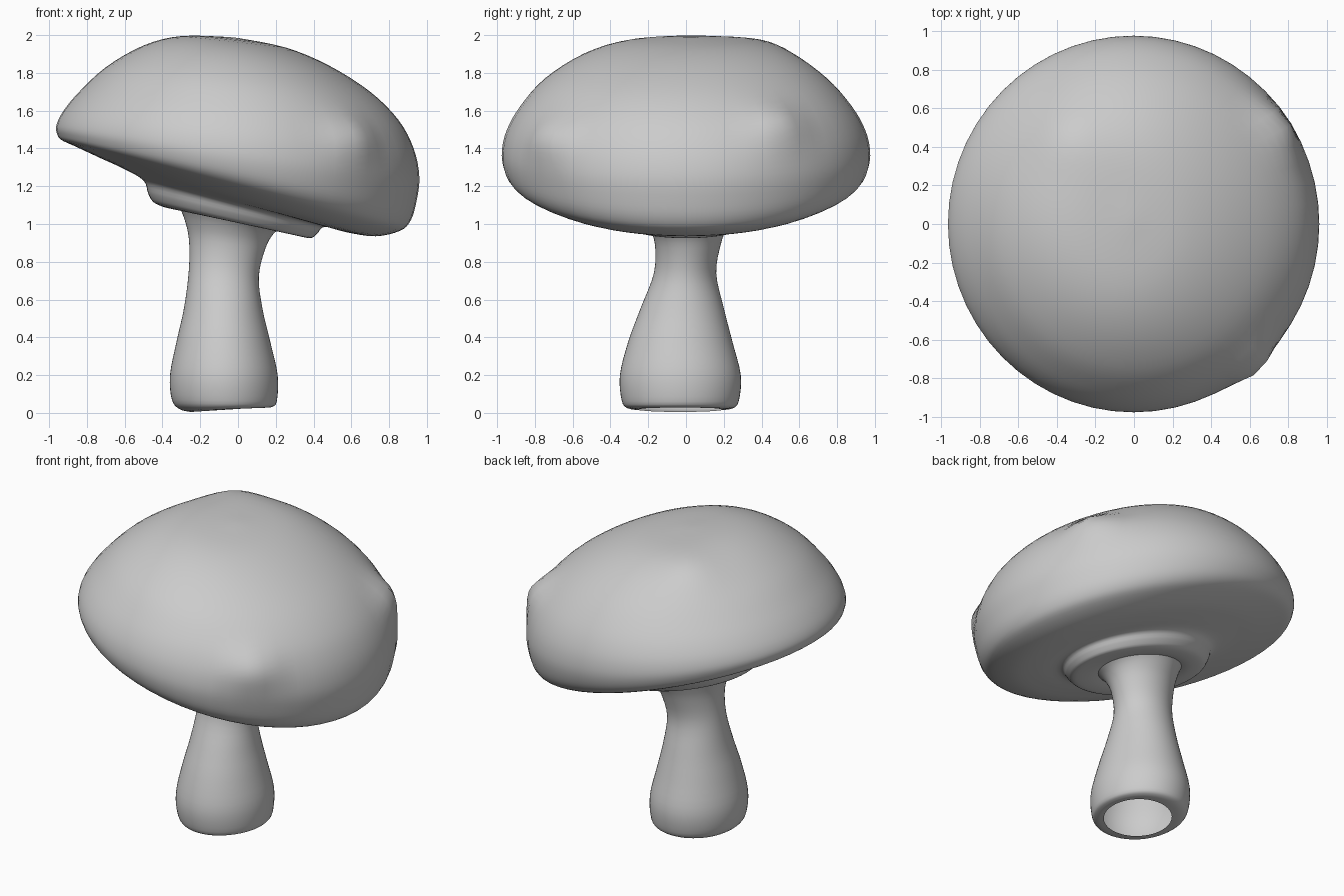
import bpy, bmesh, math
from mathutils import Vector

SEG = 56
SUB = 4


def spline(rows):
    """Catmull-Rom interpolation through rows of ring parameters."""
    out = []
    for i in range(len(rows) - 1):
        p0, p1 = rows[max(i - 1, 0)], rows[i]
        p2, p3 = rows[i + 1], rows[min(i + 2, len(rows) - 1)]
        for s in range(SUB):
            t = s / SUB
            out.append([0.5 * (2 * b + (c - a) * t + (2 * a - 5 * b + 4 * c - d) * t * t
                               + (3 * b - a - 3 * c + d) * t ** 3)
                        for a, b, c, d in zip(p0, p1, p2, p3)])
    out.append(list(rows[-1]))
    return out


def loft(name, rows, close_end=False, bumps=()):
    """Each row: left x, left z, right x, right z, half width in y, centre y."""
    bm = bmesh.new()
    rings = []
    for xl, zl, xr, zr, hw, cy in spline(rows):
        ring = []
        for k in range(SEG):
            a = math.tau * k / SEG
            c = math.cos(a)
            p = Vector(((xl + xr) / 2 + (xr - xl) / 2 * c, cy + hw * math.sin(a),
                        (zl + zr) / 2 + (zr - zl) / 2 * c))
            for centre, radius, push in bumps:
                w = math.exp(-(p - Vector(centre)).length_squared / radius ** 2)
                p = p + Vector(push) * w
            ring.append(bm.verts.new(p))
        rings.append(ring)
    for r, q in zip(rings, rings[1:]):
        for k in range(SEG):
            n = (k + 1) % SEG
            bm.faces.new((r[k], r[n], q[n], q[k]))
    if close_end:
        bm.faces.new(rings[-1])
    bmesh.ops.recalc_face_normals(bm, faces=bm.faces)
    for f in bm.faces:
        f.smooth = True
    mesh = bpy.data.meshes.new(name)
    bm.to_mesh(mesh)
    bm.free()
    ob = bpy.data.objects.new(name, mesh)
    bpy.context.collection.objects.link(ob)
    return ob


# Tilted cap: collar under the cap, underside, rim, dome
cap_rows = [
    (-0.28, 1.09, 0.21, 0.98, 0.20, 0.00),
    (-0.35, 1.08, 0.28, 0.95, 0.28, 0.00),
    (-0.44, 1.11, 0.38, 0.925, 0.36, 0.00),
    (-0.475, 1.16, 0.42, 0.95, 0.40, 0.00),
    (-0.50, 1.23, 0.46, 0.985, 0.44, 0.00),
    (-0.60, 1.29, 0.58, 0.955, 0.57, 0.00),
    (-0.72, 1.345, 0.73, 0.935, 0.72, 0.00),
    (-0.86, 1.41, 0.86, 0.965, 0.86, 0.00),
    (-0.935, 1.445, 0.915, 1.02, 0.93, 0.00),
    (-0.957, 1.475, 0.945, 1.12, 0.965, 0.00),
    (-0.962, 1.52, 0.96, 1.25, 0.975, 0.00),
    (-0.93, 1.59, 0.93, 1.40, 0.95, 0.00),
    (-0.85, 1.69, 0.85, 1.55, 0.88, 0.00),
    (-0.70, 1.83, 0.70, 1.70, 0.75, 0.00),
    (-0.50, 1.945, 0.48, 1.84, 0.56, 0.01),
    (-0.30, 1.995, 0.25, 1.935, 0.34, 0.02),
    (-0.05, 1.99, 0.00, 1.985, 0.03, 0.02),
]
cap_bumps = [
    ((0.72, 0.48, 1.50), 0.14, (0.05, 0.02, 0.03)),
    ((0.62, -0.73, 1.45), 0.14, (0.04, -0.04, 0.02)),
    ((-0.35, 0.45, 1.90), 0.18, (0.0, 0.01, 0.03)),
]
loft("mushroom_cap", cap_rows, True, cap_bumps)

# Flared stem, open at the bottom
stem_rows = [
    (-0.25, 0.005, 0.14, 0.03, 0.22, -0.03),
    (-0.31, 0.02, 0.175, 0.03, 0.28, -0.03),
    (-0.35, 0.07, 0.205, 0.06, 0.31, -0.03),
    (-0.36, 0.20, 0.21, 0.20, 0.32, -0.03),
    (-0.325, 0.38, 0.17, 0.38, 0.275, -0.03),
    (-0.285, 0.56, 0.13, 0.55, 0.22, -0.02),
    (-0.26, 0.76, 0.11, 0.72, 0.165, -0.005),
    (-0.26, 0.92, 0.145, 0.87, 0.175, 0.01),
    (-0.285, 1.03, 0.19, 0.95, 0.21, 0.01),
    (-0.32, 1.11, 0.25, 0.99, 0.25, 0.00),
]
loft("mushroom_stem", stem_rows)
